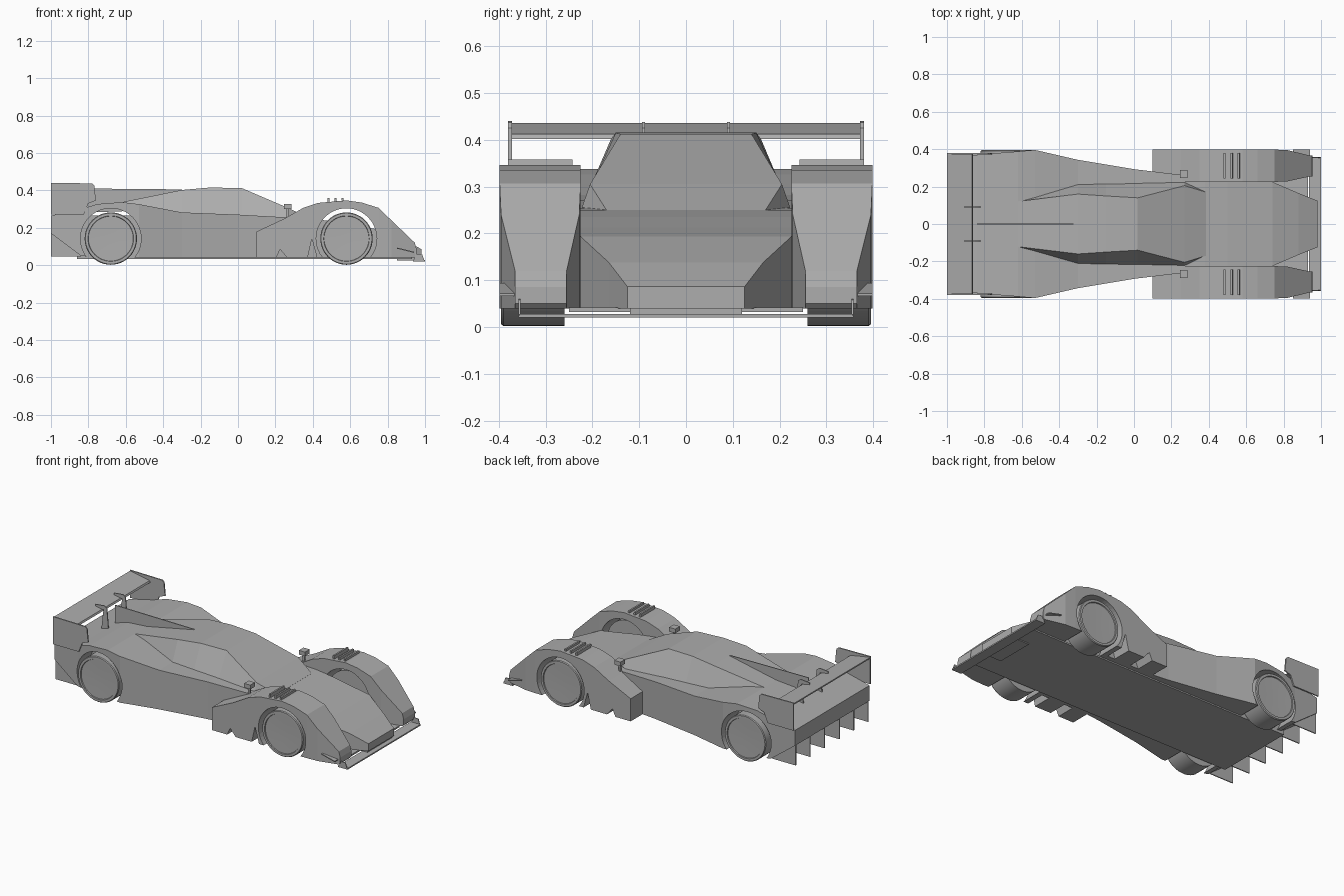
import bpy, bmesh, math
from mathutils import Matrix

cube = bpy.data.objects.get("Cube")
if cube:
    bpy.data.objects.remove(cube, do_unlink=True)

grey = bpy.data.materials.new("plain grey")
grey.use_nodes = True
GREY = (0.42, 0.42, 0.42, 1)
grey.diffuse_color = GREY
grey.node_tree.nodes["Principled BSDF"].inputs["Base Color"].default_value = GREY


def finish(name, bm):
    bmesh.ops.remove_doubles(bm, verts=bm.verts, dist=0.0001)
    bmesh.ops.recalc_face_normals(bm, faces=bm.faces)
    mesh = bpy.data.meshes.new(name)
    bm.to_mesh(mesh)
    bm.free()
    mesh.materials.append(grey)
    ob = bpy.data.objects.new(name, mesh)
    bpy.context.collection.objects.link(ob)
    return ob


def loft(name, rings):
    """Skin a row of equal-length point rings and cap both ends."""
    bm = bmesh.new()
    rows = [[bm.verts.new(p) for p in ring] for ring in rings]
    n = len(rows[0])
    for a, b in zip(rows, rows[1:]):
        for i in range(n):
            j = (i + 1) % n
            bm.faces.new((a[i], a[j], b[j], b[i]))
    bm.faces.new(rows[0])
    bm.faces.new(rows[-1])
    return finish(name, bm)


def plate(name, profile, y0, y1):
    """Side profile of (x, z) points extruded across y."""
    return loft(name, [[(x, y, z) for x, z in profile] for y in (y0, y1)])


def box(name, x, y, z):
    return plate(name, [(x[0], z[0]), (x[1], z[0]), (x[1], z[1]), (x[0], z[1])], *y)


def block(x, y0, y1, z0, z1):
    return [(x, y0, z0), (x, y1, z0), (x, y1, z1), (x, y0, z1)]


def cut(ob, cutter):
    mod = ob.modifiers.new("cut", "BOOLEAN")
    mod.operation = "DIFFERENCE"
    mod.solver = "EXACT"
    mod.object = cutter
    bpy.context.view_layer.objects.active = ob
    bpy.ops.object.modifier_apply(modifier=mod.name)
    bpy.data.objects.remove(cutter, do_unlink=True)


def arch_cutter(x):
    bm = bmesh.new()
    bmesh.ops.create_cone(bm, cap_ends=True, segments=48, radius1=0.162, radius2=0.162, depth=1.2,
                          matrix=Matrix.Translation((x, 0, 0.142)) @ Matrix.Rotation(math.pi / 2, 4, "X"))
    return finish("arch_cutter", bm)


def wheel(name, x, side):
    # tyre and shallow dished rim turned around the axle
    profile = [(0, 0.26), (0.14, 0.26), (0.14, 0.39), (0.136, 0.395),
               (0.122, 0.395), (0.12, 0.389), (0.04, 0.387), (0, 0.387)]
    bm = bmesh.new()
    verts = [bm.verts.new((r, y * side, 0)) for r, y in profile]
    edges = [bm.edges.new(pair) for pair in zip(verts, verts[1:])]
    bmesh.ops.spin(bm, geom=verts + edges, cent=(0, 0, 0), axis=(0, 1, 0),
                   angle=math.tau, steps=48, use_duplicate=False)
    bmesh.ops.translate(bm, verts=bm.verts, vec=(x, 0, 0.142))
    ob = finish(name, bm)
    bpy.context.view_layer.objects.active = ob
    ob.select_set(True)
    bpy.ops.object.shade_smooth_by_angle(angle=math.radians(30))
    ob.select_set(False)


# Main body: x, half width, bottom, deck height
body_sections = [
    (-1.0, 0.365, 0.17, 0.265), (-0.84, 0.37, 0.05, 0.30), (-0.75, 0.378, 0.04, 0.327),
    (-0.62, 0.388, 0.04, 0.337), (-0.53, 0.396, 0.04, 0.326), (-0.3, 0.343, 0.04, 0.282),
    (0, 0.293, 0.04, 0.27), (0.25, 0.263, 0.04, 0.256), (0.3, 0.225, 0.04, 0.254),
    (0.38, 0.225, 0.04, 0.25), (0.5, 0.225, 0.04, 0.235), (0.62, 0.225, 0.04, 0.213),
    (0.74, 0.225, 0.04, 0.193), (0.88, 0.165, 0.04, 0.138), (0.98, 0.125, 0.04, 0.086),
]
body = loft("main_body", [block(x, -w, w, b, t) for x, w, b, t in body_sections])
cut(body, arch_cutter(-0.68))
box("engine_bay", (-0.86, -0.5), (-0.25, 0.25), (0.035, 0.265))
box("floor", (-0.86, 0.93), (-0.25, 0.25), (0.032, 0.042))

# Cockpit canopy: x, lower half width, lower z, upper half width, upper z
canopy_sections = [
    (-0.63, 0.12, 0.325, 0.12, 0.335), (-0.3, 0.215, 0.272, 0.16, 0.402),
    (-0.15, 0.218, 0.268, 0.15, 0.415), (0.02, 0.22, 0.262, 0.14, 0.412),
    (0.27, 0.225, 0.248, 0.205, 0.305), (0.385, 0.17, 0.24, 0.17, 0.25),
]
loft("canopy", [[(x, -lw, lz), (x, lw, lz), (x, uw, uz), (x, -uw, uz)]
                for x, lw, lz, uw, uz in canopy_sections])
plate("spine_fin", [(-0.84, 0.28), (-0.84, 0.41), (-0.3, 0.405), (-0.3, 0.3)], -0.003, 0.003)

# Rear wing
plate("rear_wing", [(-0.86, 0.402), (-0.865, 0.412), (-0.93, 0.424), (-1.0, 0.436),
                    (-1.0, 0.428), (-0.93, 0.408)], -0.375, 0.375)

# Front splitter
box("front_splitter", (0.935, 1.0), (-0.357, 0.357), (0.02, 0.028))
box("splitter_mount", (0.85, 0.97), (-0.12, 0.12), (0.026, 0.042))

# Front fender: x, inner y, outer y, bottom, top
fender_sections = [
    (0.1, 0.225, 0.398, 0.04, 0.18), (0.25, 0.225, 0.398, 0.04, 0.25),
    (0.35, 0.225, 0.398, 0.04, 0.307), (0.43, 0.225, 0.398, 0.04, 0.333),
    (0.58, 0.225, 0.398, 0.04, 0.346), (0.66, 0.225, 0.398, 0.04, 0.335),
    (0.75, 0.225, 0.398, 0.04, 0.307), (0.82, 0.228, 0.395, 0.04, 0.24),
    (0.945, 0.255, 0.365, 0.04, 0.12), (0.955, 0.255, 0.365, 0.05, 0.085),
]

for side, label in ((1, "left"), (-1, "right")):
    def across(a, b):
        return side * a, side * b

    fender = loft(label + "_front_fender",
                  [block(x, *across(i, o), b, t) for x, i, o, b, t in fender_sections])
    cut(fender, arch_cutter(0.58))
    for x0, xm, x1, top in ((0.2, 0.225, 0.27, 0.085), (0.37, 0.395, 0.425, 0.14)):
        cut(fender, plate("notch_cutter", [(x0, 0.03), (xm, top), (x1, 0.03)], *across(0.28, 0.42)))

    wheel(label + "_front_wheel", 0.58, side)
    wheel(label + "_rear_wheel", -0.68, side)

    # Louvre blades over the front wheel
    for i in range(3):
        x = 0.48 + i * 0.038
        plate(f"{label}_fender_louvre_{i + 1}",
              [(x, 0.325), (x + 0.012, 0.325), (x + 0.008, 0.358), (x - 0.002, 0.358)],
              *across(0.242, 0.38))

    # Mirror on a short stalk
    box(label + "_mirror", (0.245, 0.287), across(0.245, 0.29), (0.3, 0.326))
    box(label + "_mirror_stalk", (0.26, 0.272), across(0.26, 0.272), (0.24, 0.302))

    # Wing end plate and swan-neck support
    plate(label + "_wing_end_plate",
          [(-1.0, 0.27), (-1.0, 0.44), (-0.78, 0.437), (-0.768, 0.425), (-0.76, 0.345),
           (-0.8, 0.33), (-0.825, 0.27)], *across(0.372, 0.38))
    plate(label + "_wing_support",
          [(-0.87, 0.28), (-0.82, 0.29), (-0.832, 0.425), (-0.85, 0.438),
           (-0.91, 0.432), (-0.91, 0.415), (-0.855, 0.412)], *across(0.088, 0.094))

    # Diffuser strakes
    for i, y in enumerate((0.07, 0.21, 0.35)):
        plate(f"{label}_diffuser_strake_{i + 1}",
              [(-1.0, 0.175), (-1.0, 0.045), (-0.84, 0.045), (-0.83, 0.06)], *across(y, y + 0.006))

    # Front corner winglet and splitter end plate
    plate(label + "_dive_plane", [(0.85, 0.088), (0.94, 0.066), (0.94, 0.072), (0.85, 0.094)],
          *across(0.355, 0.398))
    plate(label + "_splitter_end_plate",
          [(0.935, 0.02), (0.998, 0.02), (0.985, 0.058), (0.955, 0.06)], *across(0.353, 0.358))
